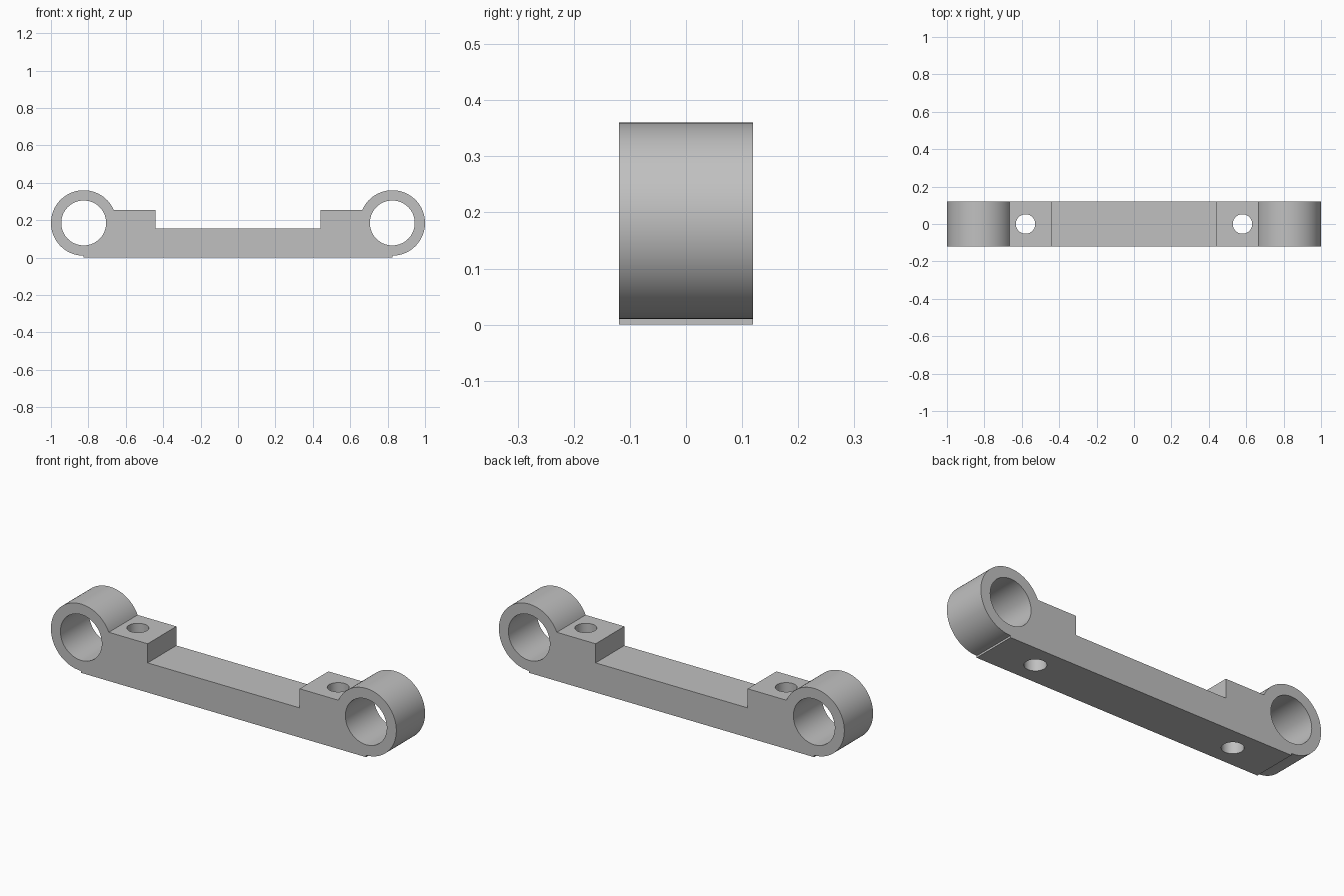
import bpy
import bmesh
from math import asin, cos, sin, pi, radians

old = bpy.data.objects.get("Cube")
if old:
    bpy.data.objects.remove(old, do_unlink=True)

HALF_DEPTH = 0.119
RING_X, RING_Z, RING_R, BORE_R = 0.825, 0.185, 0.175, 0.12
BLOCK_TOP, BLOCK_X, BAR_TOP = 0.255, 0.44, 0.155
SCREW_X, SCREW_R = 0.58, 0.052
STEPS = 72

grey = bpy.data.materials.new("plain grey")
grey.use_nodes = True
colour = (0.53, 0.53, 0.53, 1)
grey.diffuse_color = colour
grey.node_tree.nodes["Principled BSDF"].inputs["Base Color"].default_value = colour


def link_mesh(name, bm):
    bmesh.ops.recalc_face_normals(bm, faces=bm.faces)
    mesh = bpy.data.meshes.new(name)
    bm.to_mesh(mesh)
    bm.free()
    mesh.materials.append(grey)
    obj = bpy.data.objects.new(name, mesh)
    bpy.context.collection.objects.link(obj)
    return obj


def extrude_profile(name, points):
    """Extrude an x-z outline through the full depth."""
    bm = bmesh.new()
    face = bm.faces.new([bm.verts.new((x, -HALF_DEPTH, z)) for x, z in points])
    new = bmesh.ops.extrude_face_region(bm, geom=[face])["geom"]
    verts = [g for g in new if isinstance(g, bmesh.types.BMVert)]
    bmesh.ops.translate(bm, vec=(0, 2 * HALF_DEPTH, 0), verts=verts)
    return link_mesh(name, bm)


def cut_cylinder(target, radius, location, tilt):
    """Drill a round hole and discard the cutter."""
    bm = bmesh.new()
    bmesh.ops.create_cone(bm, cap_ends=True, segments=STEPS,
                          radius1=radius, radius2=radius, depth=1)
    cutter = link_mesh("hole_cutter", bm)
    cutter.location = location
    cutter.rotation_euler.x = tilt
    cutter.hide_render = True
    mod = target.modifiers.new("hole", "BOOLEAN")
    mod.operation, mod.solver, mod.object = "DIFFERENCE", "EXACT", cutter
    bpy.context.view_layer.update()
    graph = bpy.context.evaluated_depsgraph_get()
    mesh = bpy.data.meshes.new_from_object(target.evaluated_get(graph))
    target.modifiers.clear()
    target.data = mesh
    bpy.data.objects.remove(cutter, do_unlink=True)


# Right half of the outline: foot corner, ring arc, raised block, bar
start = -pi / 2
end = pi - asin((BLOCK_TOP - RING_Z) / RING_R)
half = [(RING_X, 0)]
for i in range(STEPS + 1):
    a = start + (end - start) * i / STEPS
    half.append((RING_X + RING_R * cos(a), RING_Z + RING_R * sin(a)))
half += [(BLOCK_X, BLOCK_TOP), (BLOCK_X, BAR_TOP)]
outline = half + [(-x, z) for x, z in reversed(half)]
bracket = extrude_profile("link_bracket", outline)

# Ring bores and vertical screw holes
for side in (-1, 1):
    cut_cylinder(bracket, BORE_R, (side * RING_X, 0, RING_Z), pi / 2)
    cut_cylinder(bracket, SCREW_R, (side * SCREW_X, 0, BAR_TOP), 0)

bpy.ops.object.select_all(action="DESELECT")
bracket.select_set(True)
bpy.context.view_layer.objects.active = bracket
bpy.ops.object.shade_smooth_by_angle(angle=radians(30))
